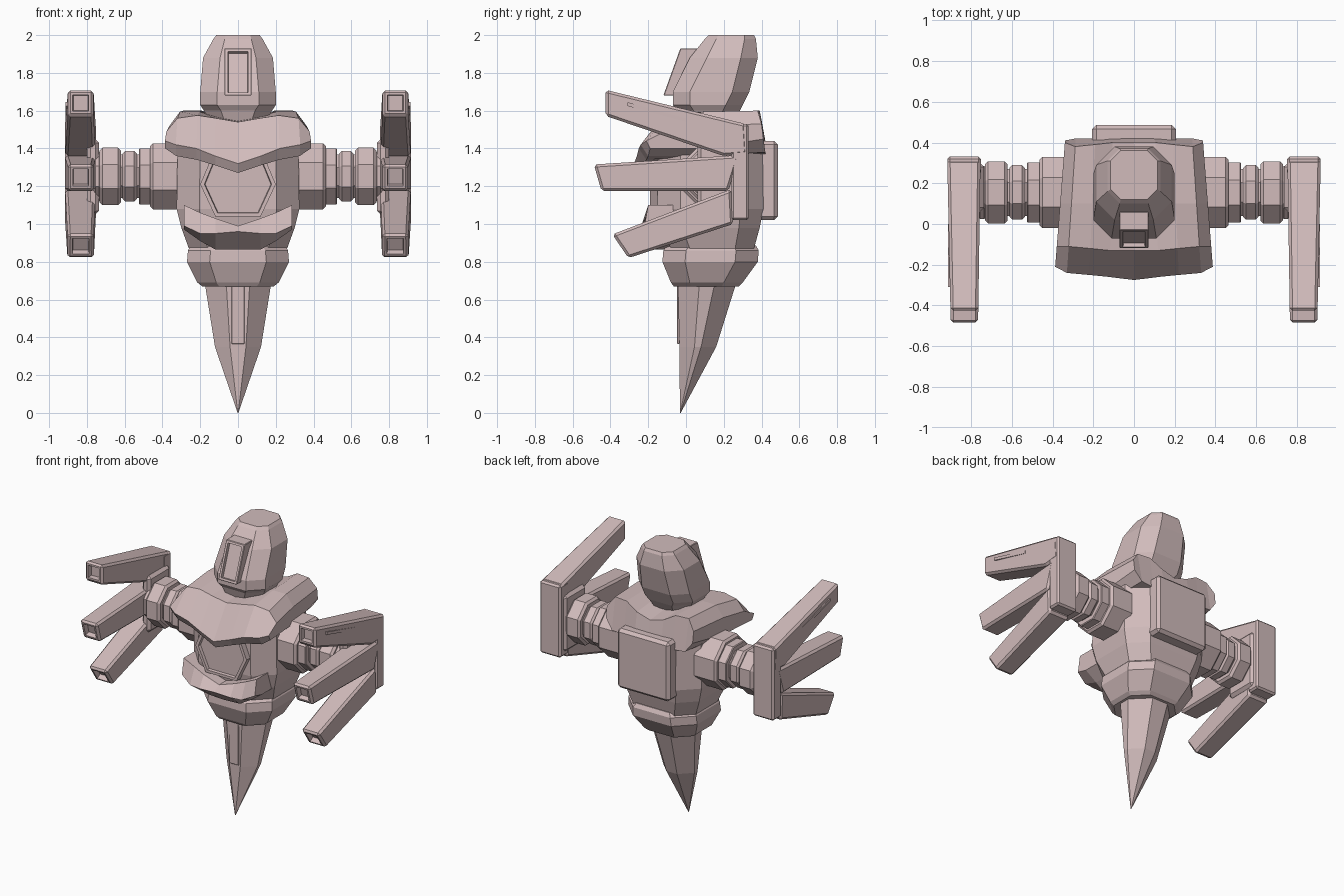
import bpy, bmesh, math
from mathutils import Vector

cube = bpy.data.objects.get("Cube")
if cube:
    bpy.data.objects.remove(cube, do_unlink=True)

mat = bpy.data.materials.new("pale_rose")
mat.use_nodes = True
rose = (0.64, 0.50, 0.50, 1)
mat.diffuse_color = rose
mat.node_tree.nodes["Principled BSDF"].inputs["Base Color"].default_value = rose


def loft(name, rings, bevel=0.0, mirror=False, inset=None):
    """Skin closed rings; optionally bevel, then sink a panel in the face along 'inset'."""
    bm = bmesh.new()
    loops = [[bm.verts.new(p) for p in ring] for ring in rings]
    n = len(loops[0])
    for a, b in zip(loops, loops[1:]):
        for i in range(n):
            j = (i + 1) % n
            bm.faces.new((a[i], a[j], b[j], b[i]))
    bm.faces.new(loops[0][::-1])
    bm.faces.new(loops[-1])
    bmesh.ops.recalc_face_normals(bm, faces=bm.faces[:])
    if bevel:
        bmesh.ops.bevel(bm, geom=bm.edges[:], offset=bevel, segments=1, affect='EDGES')
    if inset:
        direction, width, depth = inset
        d = Vector(direction)
        bm.normal_update()
        face = max(bm.faces, key=lambda f: f.normal.dot(d) + f.calc_area())
        bmesh.ops.inset_region(bm, faces=[face], thickness=width)
        bmesh.ops.inset_region(bm, faces=[face], thickness=0.004, depth=-depth)
    mesh = bpy.data.meshes.new(name)
    bm.to_mesh(mesh)
    bm.free()
    mesh.materials.append(mat)
    ob = bpy.data.objects.new(name, mesh)
    bpy.context.collection.objects.link(ob)
    if mirror:
        ob.modifiers.new("mirror", 'MIRROR')
    return ob


def slab(z, hx, y0, y1, c):
    """Horizontal rectangle with cut corners."""
    return [(-hx + c, y0, z), (hx - c, y0, z), (hx, y0 + c, z), (hx, y1 - c, z),
            (hx - c, y1, z), (-hx + c, y1, z), (-hx, y1 - c, z), (-hx, y0 + c, z)]


def stack(name, levels):
    return loft(name, [slab(*lv) for lv in levels])


def box(name, x, y, z, bevel=0.0, mirror=False, inset=None):
    rings = [[(x[0], b, c), (x[1], b, c), (x[1], y[1], c), (x[0], y[1], c)]
             for c in z for b in (y[0],)]
    return loft(name, rings, bevel, mirror, inset)


def prism(name, outline, width, bevel=0.0, mirror=False, inset=None):
    """Side outline in (y, z), with width(y) giving the x range."""
    rings = [[(width(y)[k], y, z) for y, z in outline] for k in (0, 1)]
    return loft(name, rings, bevel, mirror, inset)


# Head and visor
stack("head", [(1.54, .15, -.03, .25, .08), (1.6, .18, -.05, .285, .09),
               (1.63, .2, -.07, .30, .09), (1.70, .2, -.07, .335, .09),
               (1.88, .185, .02, .38, .09), (1.98, .13, .10, .37, .06),
               (2.0, .115, .12, .36, .05)])
prism("visor", [(-.12, 1.68), (-.03, 1.93), (.06, 1.93), (.02, 1.68)],
      lambda y: (-.072, .072), .004, inset=((0, -.93, .35), .02, .02))

# Shoulder collar: cross-sections in (y, z) from centre to tip
half = [
    (0.0, [(.40, 1.52), (.1, 1.55), (-.13, 1.54), (-.275, 1.32), (-.25, 1.27), (.1, 1.36), (.42, 1.44)]),
    (.12, [(.40, 1.55), (.1, 1.57), (-.13, 1.56), (-.26, 1.36), (-.23, 1.31), (.1, 1.36), (.42, 1.43)]),
    (.22, [(.39, 1.60), (.1, 1.595), (-.12, 1.575), (-.25, 1.40), (-.21, 1.34), (.1, 1.36), (.42, 1.37)]),
    (.33, [(.38, 1.60), (.1, 1.595), (-.11, 1.56), (-.24, 1.42), (-.20, 1.36), (.1, 1.36), (.42, 1.38)]),
    (.39, [(.40, 1.53), (.1, 1.52), (-.11, 1.49), (-.21, 1.44), (-.19, 1.40), (.1, 1.40), (.41, 1.45)]),
]


def across(rows, taper=0.0):
    full = [(-x, r) for x, r in rows[:0:-1]] + rows
    return [[(x * (1 - taper * (y + .25)), y, z) for y, z in r] for x, r in full]


loft("shoulder_collar", across(half, .2))

# Torso, chest core and backpack
stack("torso", [(.87, .26, -.08, .36, .1), (.98, .30, -.13, .39, .11),
                (1.08, .325, -.15, .41, .12), (1.4, .32, -.15, .41, .12), (1.5, .28, -.1, .38, .12)])
hexagon = [(-.2, 1.21), (-.12, 1.04), (.12, 1.04), (.2, 1.21), (.12, 1.4), (-.12, 1.4)]
loft("chest_core", [[(x, y, z) for x, z in hexagon] for y in (-.19, -.1)],
     inset=((0, -1, 0), .022, .02))
box("backpack", (-.205, .205), (.38, .487), (1.02, 1.44), .02)

# Belly guard, a raised blade sweeping up at both ends
guard = [
    (0.0, [(-.05, .99), (-.21, .99), (-.27, .96), (-.16, .865), (-.05, .865)]),
    (.12, [(-.05, 1.03), (-.21, 1.03), (-.26, .95), (-.15, .865), (-.05, .865)]),
    (.20, [(-.03, 1.06), (-.20, 1.06), (-.25, .95), (-.14, .91), (-.03, .91)]),
    (.285, [(.0, 1.10), (-.20, 1.10), (-.22, .99), (-.14, .97), (.0, .97)]),
]
loft("belly_guard", across(guard))

# Pelvis and spike
stack("pelvis", [(.67, .19, -.065, .28, .09), (.69, .215, -.08, .30, .1),
                 (.80, .27, -.125, .38, .12), (.86, .265, -.12, .385, .12), (.887, .25, -.10, .37, .12)])
stack("tail_spike", [(0, .002, -.032, -.028, .001), (.35, .122, -.035, .16, .08),
                     (.70, .178, -.043, .27, .115)])
box("spike_panel", (-.035, .035), (-.047, -.035), (.365, .68), .003)


# Arms: stepped faceted joints running outward
def joint(name, x0, x1, r, c=.015):
    def ring(x, rad):
        rad /= math.cos(math.pi / 8)
        return [(x, .155 + rad * math.cos(a), 1.252 + rad * math.sin(a))
                for a in ((k + .5) * math.pi / 4 for k in range(8))]
    loft(name, [ring(x0, r - c), ring(x0 + c, r), ring(x1 - c, r), ring(x1, r - c)], mirror=True)


joint("shoulder_joint", .28, .465, .175)
joint("upper_arm", .44, .525, .148, .005)
joint("arm_core", .50, .78, .115)
joint("elbow_ring", .535, .612, .134)
joint("forearm", .62, .732, .152)
joint("wrist", .72, .77, .13)

# Hands: back plate and three hollow-tipped fingers
box("hand_plate", (.752, .915), (.24, .332), (1.02, 1.53), .012, True)
box("palm", (.735, .80), (.06, .30), (1.05, 1.45), .02, True)


def finger_width(y):
    t = (.33 - y) / .8
    return (.753 + .012 * t, .917 - .017 * t)


fingers = {
    "upper_finger": [(-.425, 1.71), (.315, 1.53), (.325, 1.37), (.2, 1.36), (-.425, 1.572)],
    "middle_finger": [(-.488, 1.315), (.285, 1.365), (.225, 1.175), (-.448, 1.175)],
    "lower_finger": [(-.39, .945), (.24, 1.185), (.25, 1.0), (-.305, .82)],
}
for name, outline in fingers.items():
    a, b = Vector(outline[0]), Vector(outline[-1])
    edge = (a - b).normalized()
    tip = (0, -edge.y * 3, edge.x * 3)
    prism(name, outline, finger_width, .014, True, (tip, .017, .035))

# Slim raised rail on the outer side of the upper finger
prism("finger_rail", [(-.31, 1.645), (.0, 1.56), (.0, 1.54), (-.31, 1.625)],
      lambda y: (.88, .912), 0, True)
